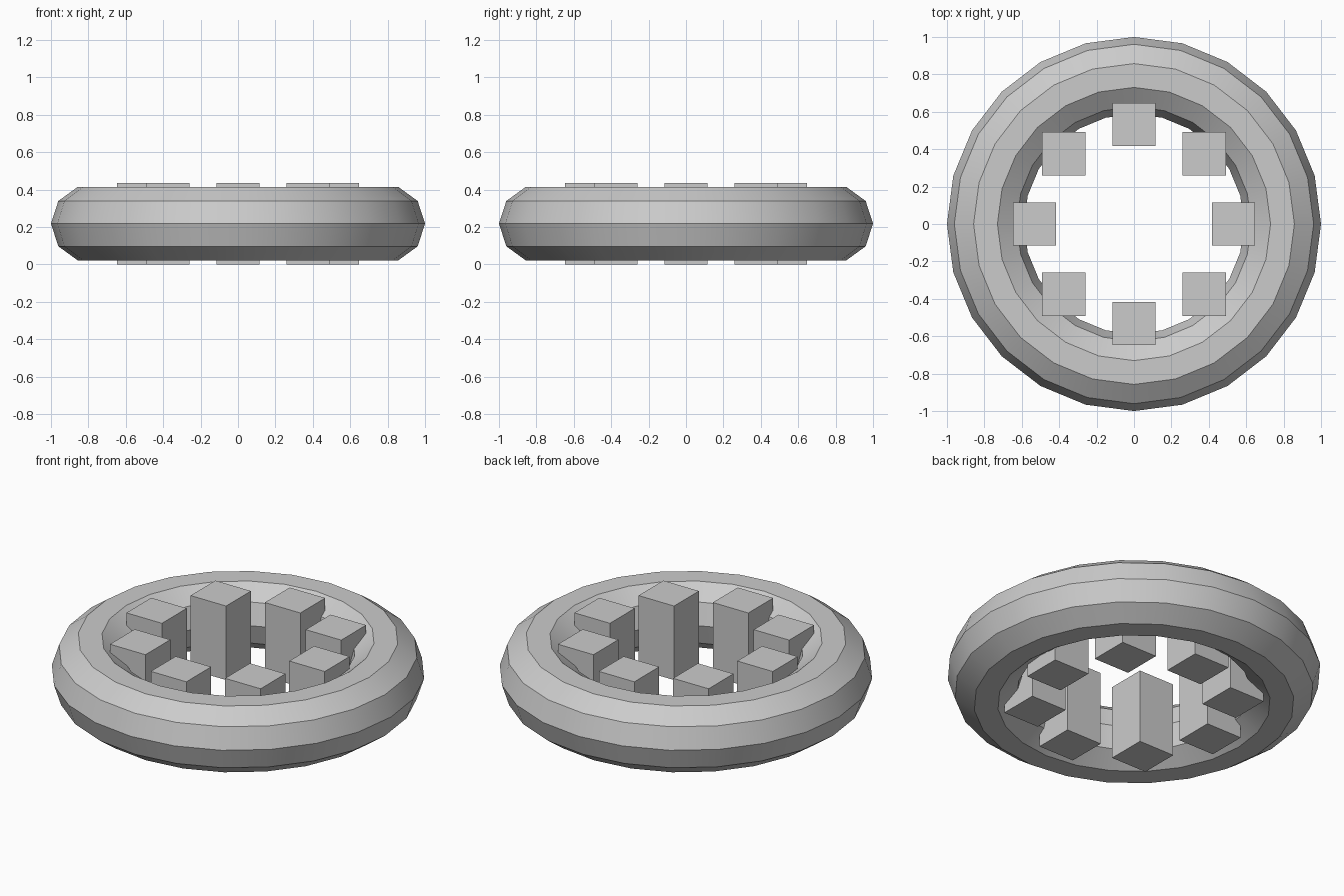
import bpy
from math import cos, sin, pi, radians

cube = bpy.data.objects.get("Cube")
if cube:
    bpy.data.objects.remove(cube, do_unlink=True)

HEIGHT = 0.437
MID = HEIGHT / 2
TUBE = 0.206
BLOCK = 0.232
BLOCK_RING = 0.532

grey = bpy.data.materials.new("light grey")
grey.use_nodes = True
colour = (0.6, 0.6, 0.6, 1)
grey.diffuse_color = colour
grey.node_tree.nodes["Principled BSDF"].inputs["Base Color"].default_value = colour

# Faceted ring, smooth around its circumference
bpy.ops.mesh.primitive_torus_add(
    major_segments=24, minor_segments=10,
    major_radius=1 - TUBE, minor_radius=TUBE, location=(0, 0, MID))
ring = bpy.context.object
ring.name = "outer_ring"
ring.data.materials.append(grey)
bpy.ops.object.shade_smooth_by_angle(angle=radians(30))

# Eight upright blocks, all square to the axes
for i in range(8):
    a = i * pi / 4
    bpy.ops.mesh.primitive_cube_add(
        size=1, location=(BLOCK_RING * cos(a), BLOCK_RING * sin(a), MID))
    block = bpy.context.object
    block.name = f"inner_block_{i + 1}"
    block.scale = (BLOCK, BLOCK, HEIGHT)
    block.data.materials.append(grey)
